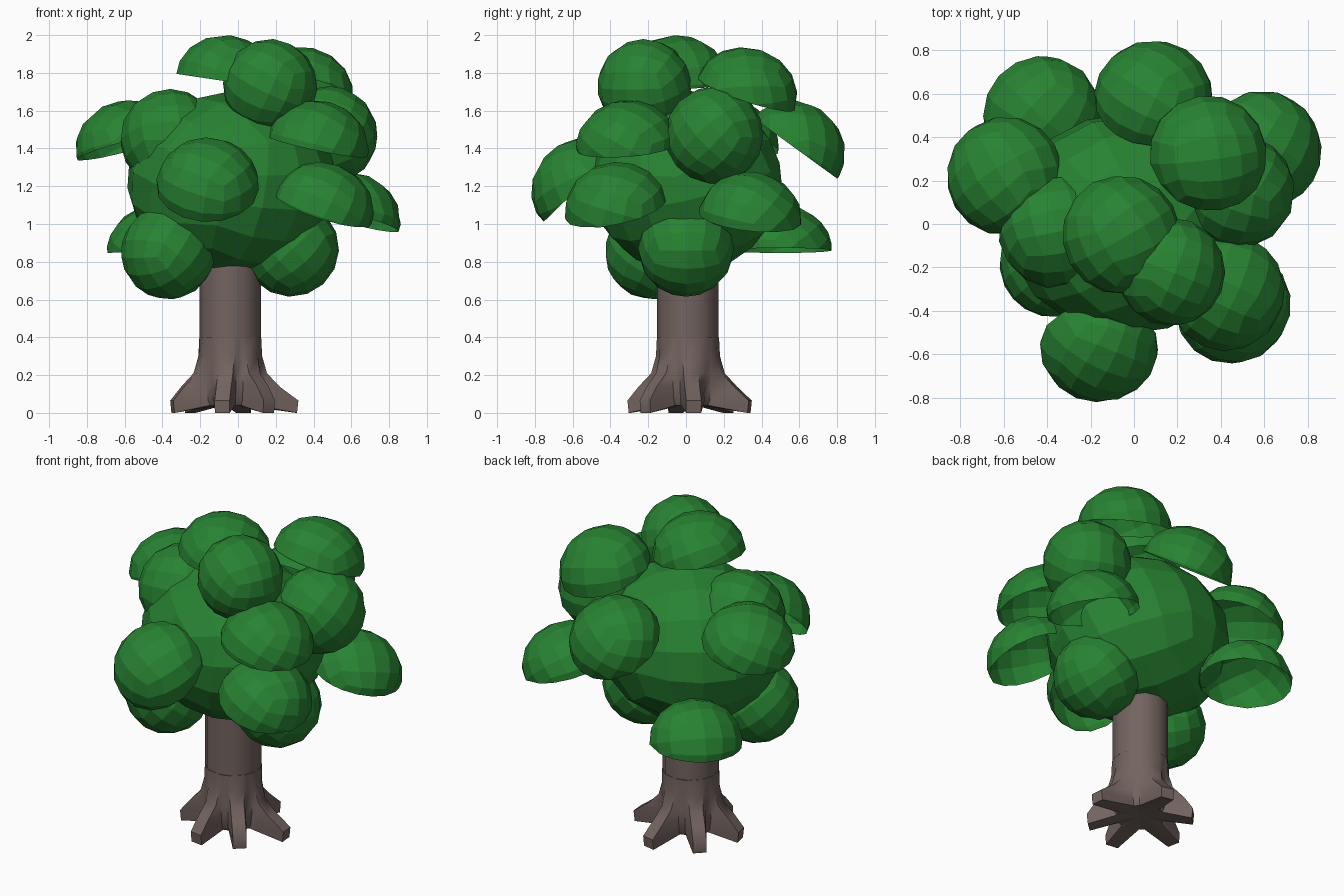
import bpy, bmesh, math, random
from mathutils import Vector, Matrix

if "Cube" in bpy.data.objects:
    bpy.data.objects.remove(bpy.data.objects["Cube"])

random.seed(4)


def material(name, rgb):
    m = bpy.data.materials.new(name)
    m.diffuse_color = (*rgb, 1)
    m.use_nodes = True
    m.node_tree.nodes["Principled BSDF"].inputs["Base Color"].default_value = m.diffuse_color
    return m


LEAF = material("leaf green", (0.021, 0.225, 0.032))
BARK = material("bark brown", (0.17, 0.125, 0.115))


def finish(bm, name, mat, smooth=None):
    me = bpy.data.meshes.new(name)
    bm.to_mesh(me)
    bm.free()
    me.materials.append(mat)
    ob = bpy.data.objects.new(name, me)
    bpy.context.collection.objects.link(ob)
    if smooth:
        bpy.ops.object.select_all(action='DESELECT')
        ob.select_set(True)
        bpy.context.view_layer.objects.active = ob
        bpy.ops.object.shade_smooth_by_angle(angle=math.radians(smooth))
    return ob


def quad_ball(cuts=3):
    """Unit ball made of flat quads, turned at random."""
    bm = bmesh.new()
    bmesh.ops.create_cube(bm, size=2)
    bmesh.ops.subdivide_edges(bm, edges=bm.edges[:], cuts=cuts, use_grid_fill=True)
    for v in bm.verts:
        v.co = Vector([math.tan(c * math.pi / 4) for c in v.co]).normalized()
    turn = Matrix.Rotation(random.uniform(0, 3), 4, 'Z') @ Matrix.Rotation(random.uniform(0, 3), 4, 'X')
    bm.transform(turn)
    return bm


def ball(name, centre, radii):
    bm = quad_ball()
    bm.transform(Matrix.Translation(centre) @ Matrix.Diagonal((*radii, 1)))
    finish(bm, name, LEAF)


def dome(name, centre, normal, r=0.275, h=0.245):
    """Open half shell whose rim faces away from the normal."""
    bm = quad_ball()
    bmesh.ops.bisect_plane(bm, geom=bm.verts[:] + bm.edges[:] + bm.faces[:],
                           plane_co=(0, 0, 0), plane_no=(0, 0, 1), clear_inner=True)
    rot = Vector(normal).to_track_quat('Z', 'Y').to_matrix().to_4x4()
    bm.transform(Matrix.Translation(centre) @ rot @ Matrix.Diagonal((r, r, h, 1)))
    finish(bm, name, LEAF)


# central foliage mass
ball("foliage_core", (-0.03, 0, 1.22), (0.56, 0.51, 0.48))

# full leaf clumps
for i, (c, r) in enumerate([
        ((0.17, -0.22, 1.73), 0.25),
        ((-0.36, -0.03, 1.45), 0.265),
        ((0.48, 0.15, 1.47), 0.26),
        ((-0.37, -0.18, 0.85), 0.25),
        ((0.28, 0.0, 0.87), 0.255)]):
    ball(f"leaf_clump_{i + 1}", c, (r, r, r))

# half shell leaf clumps: rim centre, facing direction
for i, (c, n) in enumerate([
        ((-0.06, -0.05, 1.755), (0.15, 0, 1)),
        ((0.34, 0.32, 1.69), (0.15, 0.3, 0.9)),
        ((0.09, 0.58, 1.40), (0, 0.58, 0.8)),
        ((-0.42, 0.50, 0.86), (-0.05, 0.0, 1)),
        ((-0.59, 0.22, 1.41), (-0.25, 0.1, 0.95)),
        ((0.59, 0.34, 1.03), (0.25, 0.1, 0.95)),
        ((-0.16, -0.56, 1.20), (0, -0.7, 0.72)),
        ((0.45, -0.37, 1.08), (0.3, -0.2, 0.92)),
        ((0.42, -0.31, 1.41), (0.2, -0.08, 0.96))]):
    dome(f"leaf_dome_{i + 1}", c, n)

# upper trunk
bm = bmesh.new()
bmesh.ops.create_cone(bm, cap_ends=True, segments=12, radius1=0.163, radius2=0.163, depth=0.7,
                      matrix=Matrix.Translation((-0.04, 0.01, 0.75)))
finish(bm, "upper_trunk", BARK, 35)

# lower trunk flaring into six roots: star rings of (height, valley radius, ridge radius)
root_angles = [math.radians(a) for a in (5, 78, 135, 192, 262, 312)]
root_reach = [0.36, 0.34, 0.31, 0.32, 0.32, 0.31]
rings = [(0.40, 0.165, 0.165), (0.30, 0.165, 0.17), (0.21, 0.168, 0.195),
         (0.14, 0.165, 0.26), (0.065, 0.155, 1.0), (0.01, 0.14, 0.98)]
bm = bmesh.new()
loops = []
for z, valley, ridge in rings:
    loop = []
    for k, a in enumerate(root_angles):
        nxt = root_angles[(k + 1) % 6] + (math.tau if k == 5 else 0)
        reach = ridge * root_reach[k] if ridge > 0.5 else ridge
        spread = 0.04 / reach if ridge > 0.18 else 0.25
        mid = (a + nxt) / 2
        for ang, rad in ((a - spread, reach), (a + spread, reach), (mid - 0.12, valley), (mid + 0.12, valley)):
            lift = 0.03 if z < 0.05 and rad == valley else 0
            loop.append(bm.verts.new((-0.04 + rad * math.cos(ang), 0.01 + rad * math.sin(ang), z + lift)))
    loops.append(loop)
for hi, lo in zip(loops, loops[1:]):
    for j in range(24):
        k = (j + 1) % 24
        bm.faces.new((hi[k], hi[j], lo[j], lo[k]))
for loop, z in ((loops[0], 0.4), (loops[-1], 0.05)):
    hub = bm.verts.new((-0.04, 0.01, z))
    for j in range(24):
        bm.faces.new((loop[j], loop[(j + 1) % 24], hub))
lowest = min(v.co.z for v in bm.verts)
for v in bm.verts:
    if v.co.z < lowest + 0.001:
        v.co.z = 0.0
bmesh.ops.recalc_face_normals(bm, faces=bm.faces[:])
finish(bm, "lower_trunk_and_roots", BARK, 40)
